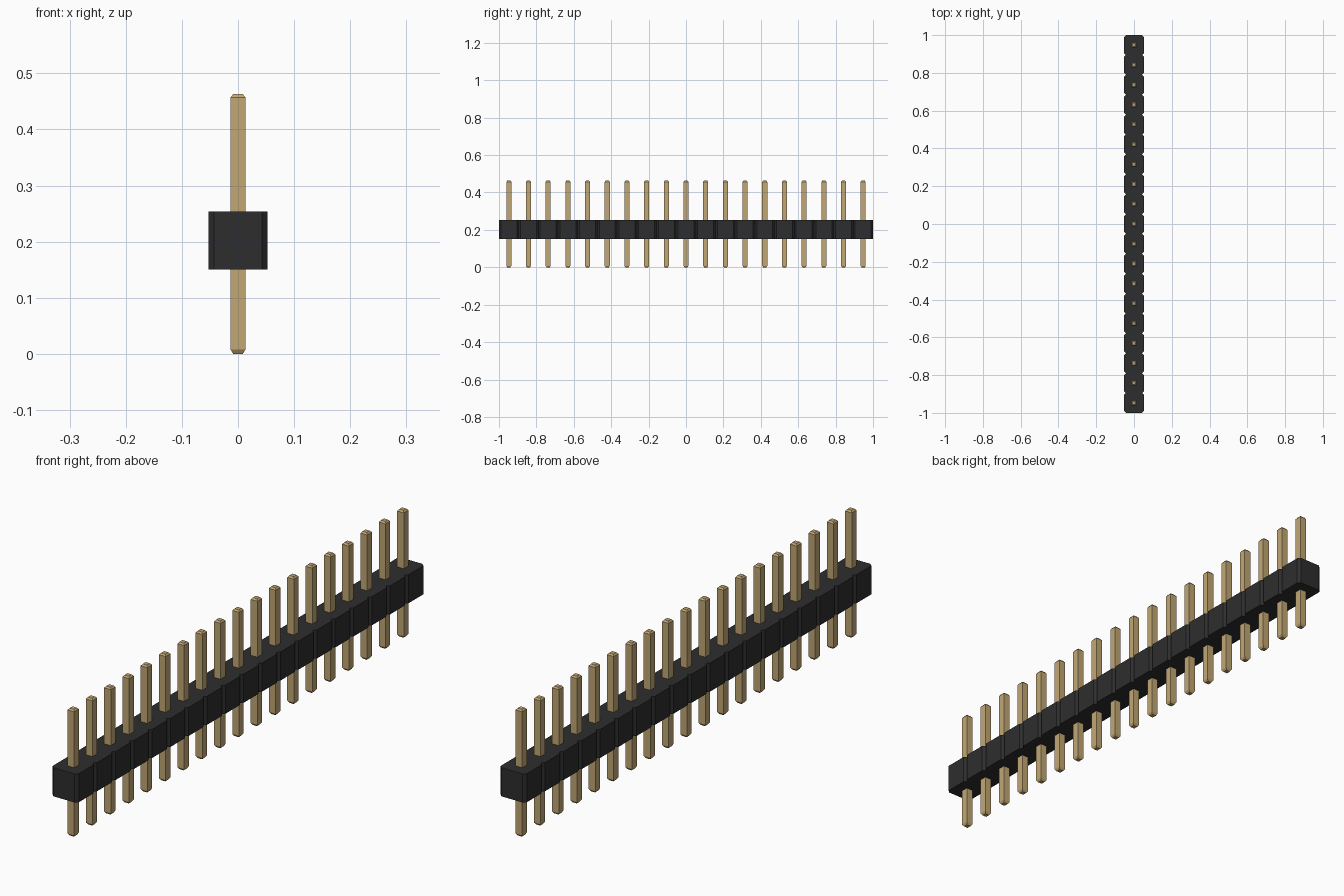
import bpy, bmesh
from mathutils import Matrix

cube = bpy.data.objects.get("Cube")
if cube:
    bpy.data.objects.remove(cube, do_unlink=True)

COUNT = 19
PITCH = 2 / COUNT
HALF = PITCH / 2
CHAMFER = 0.01
BODY_Z = (0.15, 0.254)


def material(name, rgb):
    mat = bpy.data.materials.new(name)
    mat.use_nodes = True
    mat.diffuse_color = (*rgb, 1)
    mat.node_tree.nodes["Principled BSDF"].inputs["Base Color"].default_value = (*rgb, 1)
    return mat


def finish(name, bm, mat):
    bmesh.ops.recalc_face_normals(bm, faces=bm.faces)
    mesh = bpy.data.meshes.new(name)
    bm.to_mesh(mesh)
    bm.free()
    mesh.materials.append(mat)
    obj = bpy.data.objects.new(name, mesh)
    bpy.context.collection.objects.link(obj)
    return obj


def loft(bm, rings):
    """Skin a stack of matching closed rings and cap both ends."""
    loops = [[bm.verts.new(p) for p in ring] for ring in rings]
    n = len(loops[0])
    for low, high in zip(loops, loops[1:]):
        for i in range(n):
            j = (i + 1) % n
            bm.faces.new((low[i], low[j], high[j], high[i]))
    bm.faces.new(loops[0][::-1])
    bm.faces.new(loops[-1])


def square(half, z):
    return [(-half, -half, z), (half, -half, z), (half, half, z), (-half, half, z)]


black = material("black plastic", (0.027, 0.027, 0.028))
gold = material("gold metal", (0.54, 0.39, 0.175))

# Housing: one chamfered outline with a notch between neighbouring cells
side = []
for i in range(COUNT):
    start = -1 + i * PITCH
    if i == 0:
        side.append((HALF - CHAMFER, start))
    side += [(HALF, start + CHAMFER), (HALF, start + PITCH - CHAMFER),
             (HALF - CHAMFER, start + PITCH)]
outline = side + [(-x, y) for x, y in reversed(side)]
bm = bmesh.new()
loft(bm, [[(x, y, z) for x, y in outline] for z in BODY_Z])
finish("housing", bm, black)

# Pins: square posts with tapered tips at both ends
for i in range(COUNT):
    bm = bmesh.new()
    loft(bm, [square(0.0085, 0), square(0.0135, 0.008),
              square(0.0135, 0.457), square(0.0085, 0.463)])
    pin = finish(f"pin_{i + 1}", bm, gold)
    pin.matrix_world = Matrix.Translation((0, -1 + (i + 0.5) * PITCH, 0))
